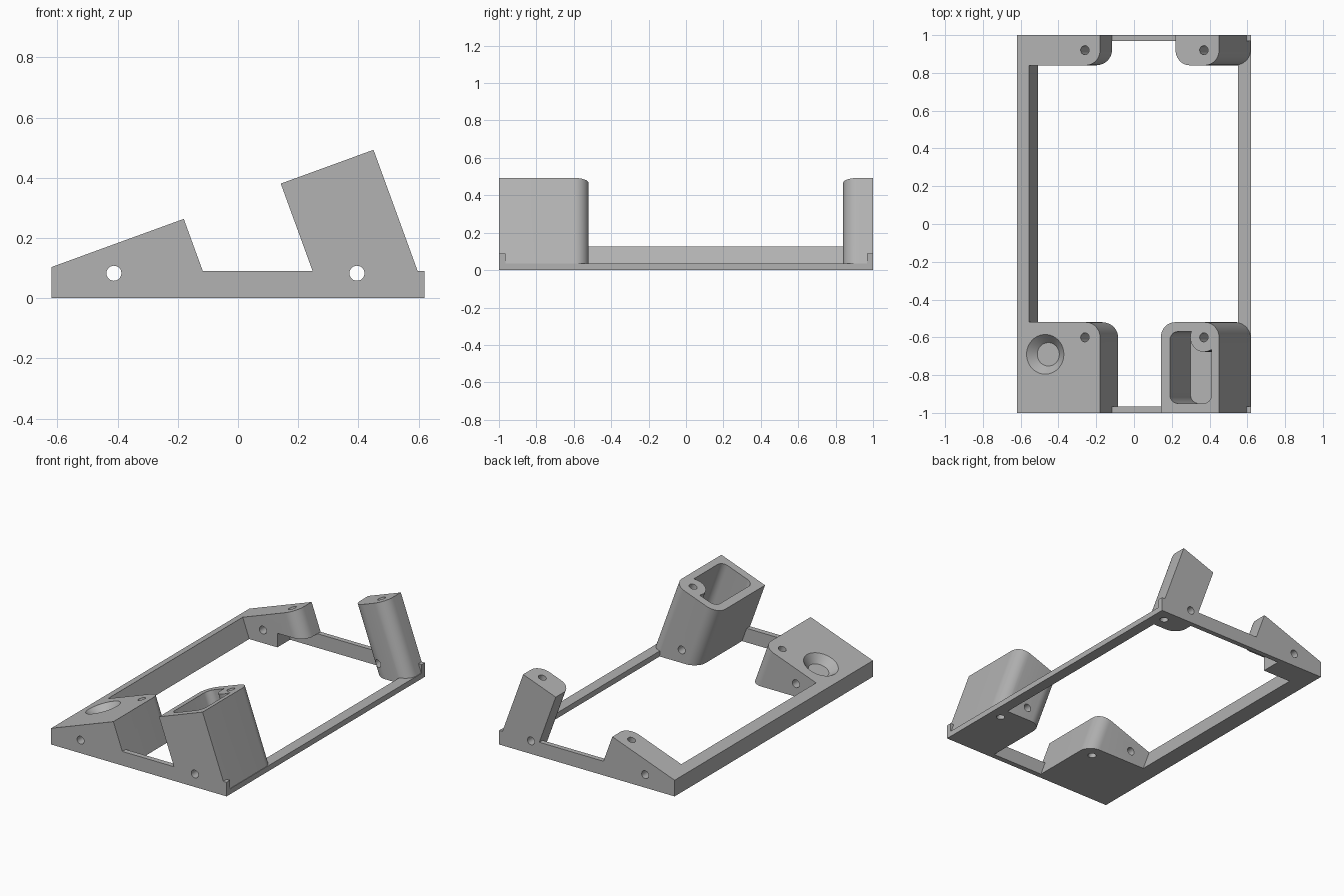
import bpy, bmesh, math

cube = bpy.data.objects.get("Cube")
if cube:
    bpy.data.objects.remove(cube, do_unlink=True)

TILT = math.radians(20)
SIN, COS, TAN = math.sin(TILT), math.cos(TILT), math.tan(TILT)
PLANE_Z = 0.329          # height of the slanted top plane at x = 0
DEEP = -0.9              # depth that passes right through the base
BOLTS = [(-0.26, -0.6), (0.37, -0.6), (-0.26, 0.92), (0.37, 0.92)]


def skin(name, rings):
    """Close a solid between two matching rings of points."""
    bm = bmesh.new()
    a, b = [[bm.verts.new(p) for p in ring] for ring in rings]
    bm.faces.new(a)
    bm.faces.new(b)
    for i in range(len(a)):
        j = (i + 1) % len(a)
        bm.faces.new((a[i], a[j], b[j], b[i]))
    bmesh.ops.recalc_face_normals(bm, faces=bm.faces)
    mesh = bpy.data.meshes.new(name)
    bm.to_mesh(mesh)
    bm.free()
    ob = bpy.data.objects.new(name, mesh)
    bpy.context.collection.objects.link(ob)
    return ob


def slanted(outline, d):
    """Lift a plan outline onto the slanted plane, moved d along its normal."""
    return [(x - SIN * d, y, PLANE_Z + TAN * x + COS * d) for x, y in outline]


def prism(name, outline, top=0.0, bottom=DEEP):
    return skin(name, [slanted(outline, top), slanted(outline, bottom)])


def along_y(name, section, y0, y1):
    return skin(name, [[(x, y, z) for x, z in section] for y in (y0, y1)])


def box(name, x0, x1, y0, y1, z0, z1):
    return along_y(name, [(x0, z0), (x1, z0), (x1, z1), (x0, z1)], y0, y1)


def circle(x, y, r, n=32):
    return [(x + r * COS * math.cos(t), y + r * math.sin(t))
            for t in (2 * math.pi * i / n for i in range(n))]


def rounded(x0, x1, y0, y1, radii, n=10):
    """Plan rectangle; radii run +x+y, -x+y, -x-y, +x-y, zero keeps a corner."""
    points = []
    corners = [(x1, y1, -1, -1), (x0, y1, 1, -1), (x0, y0, 1, 1), (x1, y0, -1, 1)]
    for k, ((x, y, sx, sy), r) in enumerate(zip(corners, radii)):
        if not r:
            points.append((x, y))
            continue
        for i in range(n + 1):
            t = math.pi / 2 * (k + i / n)
            points.append((x + r * COS * (sx + math.cos(t)), y + r * (sy + math.sin(t))))
    return points


def combine(target, tool, operation):
    mod = target.modifiers.new("cut", 'BOOLEAN')
    mod.operation, mod.object, mod.solver = operation, tool, 'EXACT'
    bpy.context.view_layer.objects.active = target
    bpy.ops.object.modifier_apply(modifier=mod.name)
    bpy.data.objects.remove(tool, do_unlink=True)


# Left rail with slanted top and inner face
left_x = -0.555
left_top = PLANE_Z + TAN * left_x
low = -0.1
body = along_y("slanted_mount_frame", [
    (-0.7, low), (left_x + (left_top - low) * TAN, low),
    (left_x, left_top), (-0.7, PLANE_Z - 0.7 * TAN)], -1.1, 1.1)

# Corner blocks, standing square to the slanted plane
R = 0.08
back_left = prism("back_left_block", rounded(-0.8, -0.18, 0.84, 1.2, (0, 0, 0, R)))
combine(back_left, box("notch", -0.31, 0.3, 0.7, 0.968, -0.9, 0.09), 'DIFFERENCE')
parts = [
    box("right_rail", 0.55, 0.7, -1.1, 1.1, low, 0.035),
    box("front_wall", -0.65, 0.65, -1.1, -0.966, low, 0.09),
    box("back_wall", -0.65, 0.65, 0.968, 1.1, low, 0.09),
    prism("front_left_block", rounded(-0.8, -0.18, -1.2, -0.52, (R, 0, 0, 0))),
    prism("front_right_block", rounded(0.142, 0.45, -1.2, -0.52, (R, R, 0, 0))),
    prism("back_right_block", rounded(0.22, 0.45, 0.84, 1.2, (0, 0, R, R))),
    back_left,
]
# Keep the front and back walls clear of the slanted top at the low end
combine(parts[1], box("trim", -0.9, -0.3, -1.3, 1.3, -0.9, 0.9), 'DIFFERENCE')
combine(parts[2], box("trim", -0.9, -0.3, -1.3, 1.3, -0.9, 0.9), 'DIFFERENCE')
for part in parts:
    combine(body, part, 'UNION')

# Trim everything to the outer envelope
combine(body, box("envelope", -0.62, 0.62, -1, 1, 0, 1), 'INTERSECT')

# Pocket in the tall front block, leaving a boss around the bolt hole
pocket = prism("pocket", rounded(0.19, 0.41, -0.95, -0.57, (0.045,) * 4), 0.05, -0.32)
combine(pocket, prism("boss", circle(0.37, -0.6, 0.077), 0.2, DEEP), 'DIFFERENCE')
combine(body, pocket, 'DIFFERENCE')

# Conical recess in the low front block
recess = skin("recess", [slanted(circle(-0.47, -0.69, 0.114, 48), 0.01),
                         slanted(circle(-0.47, -0.69, 0.062, 48), -0.048)])
combine(body, recess, 'DIFFERENCE')

# Bolt holes through the blocks and cross holes from front to back
for x, y in BOLTS:
    combine(body, prism("bolt_hole", circle(x, y, 0.024, 24), 0.1), 'DIFFERENCE')
for x in (-0.412, 0.395):
    section = [(x + 0.025 * math.cos(t), 0.083 + 0.025 * math.sin(t))
               for t in (math.pi * i / 12 for i in range(24))]
    combine(body, along_y("cross_hole", section, -1.3, 1.3), 'DIFFERENCE')

# Plain grey finish
grey = bpy.data.materials.new("plain_grey")
grey.use_nodes = True
colour = (0.45, 0.45, 0.45, 1)
grey.diffuse_color = colour
grey.node_tree.nodes["Principled BSDF"].inputs["Base Color"].default_value = colour
body.data.materials.clear()
body.data.materials.append(grey)

bpy.ops.object.select_all(action='DESELECT')
body.select_set(True)
bpy.context.view_layer.objects.active = body
bpy.ops.object.shade_smooth_by_angle(angle=math.radians(30))
